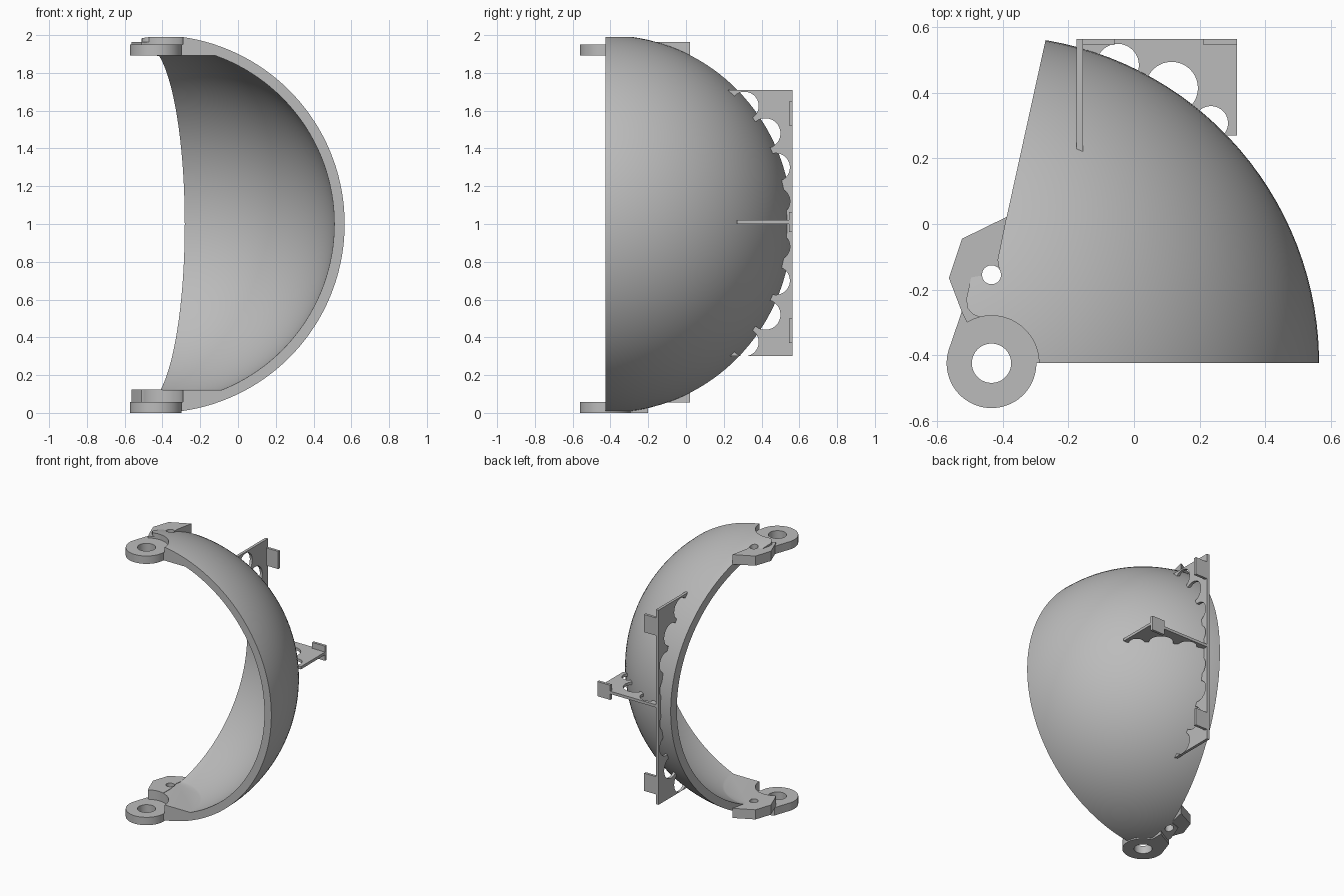
import bpy
import bmesh
from math import cos, sin, pi
from mathutils import Matrix

default = bpy.data.objects.get("Cube")
if default:
    bpy.data.objects.remove(default, do_unlink=True)

CX, CY, CZ = -0.435, -0.425, 1.0   # hinge axis and sphere centre
PIN = (-0.435, -0.155)             # screw hole in the ears

grey = bpy.data.materials.new("plain grey")
grey.use_nodes = True
grey.diffuse_color = (0.5, 0.5, 0.5, 1)
grey.node_tree.nodes["Principled BSDF"].inputs["Base Color"].default_value = (0.5, 0.5, 0.5, 1)


def make(name, bm):
    bmesh.ops.recalc_face_normals(bm, faces=bm.faces)
    mesh = bpy.data.meshes.new(name)
    bm.to_mesh(mesh)
    bm.free()
    mesh.materials.append(grey)
    obj = bpy.data.objects.new(name, mesh)
    bpy.context.collection.objects.link(obj)
    return obj


def prism(name, points, low, high, axis="z"):
    """Extrude an outline: (x, y) along z, or (y, z) along x."""
    bm = bmesh.new()
    place = (lambda a, b: (a, b, low)) if axis == "z" else (lambda a, b: (low, a, b))
    face = bm.faces.new([bm.verts.new(place(a, b)) for a, b in points])
    grown = bmesh.ops.extrude_face_region(bm, geom=[face])["geom"]
    depth = high - low
    bmesh.ops.translate(bm, verts=[v for v in grown if isinstance(v, bmesh.types.BMVert)],
                        vec=(0, 0, depth) if axis == "z" else (depth, 0, 0))
    return make(name, bm)


def disc(name, centre, radius, low, high, axis="z", sides=64):
    ring = [(centre[0] + radius * cos(2 * pi * (i + 0.5) / sides),
             centre[1] + radius * sin(2 * pi * (i + 0.5) / sides)) for i in range(sides)]
    return prism(name, ring, low, high, axis)


def box(name, x, y, z):
    return prism(name, [(x[0], y[0]), (x[1], y[0]), (x[1], y[1]), (x[0], y[1])], *z)


def ball(name, radius):
    bm = bmesh.new()
    turn = Matrix.Translation((CX, CY, CZ)) @ Matrix.Rotation(pi / 128, 4, "Z")
    bmesh.ops.create_uvsphere(bm, u_segments=128, v_segments=72, radius=radius, matrix=turn)
    return make(name, bm)


def combine(target, tool, operation):
    mod = target.modifiers.new("cut", "BOOLEAN")
    mod.operation, mod.solver, mod.object = operation, "EXACT", tool
    bpy.context.view_layer.objects.active = target
    bpy.ops.object.modifier_apply(modifier=mod.name)
    bpy.data.objects.remove(tool, do_unlink=True)


def cut(target, tool):
    combine(target, tool, "DIFFERENCE")


# Shell: a wedge of a hollow ball, with flat floors inside both poles
shell = ball("shell", 1.0)
plan = prism("plan", [(-0.487, CY), (1, CY), (1, 1), (-0.1735, 1)], -0.5, 2.5)
shoulder = [(-0.40, -0.40), (-0.40, -0.05), (-0.415, -0.105), (-0.49, -0.13),
            (-0.512, -0.23), (-0.508, -0.258), (-0.49, -0.277), (-0.47, -0.285)]
combine(plan, prism("shoulder", shoulder, -0.4, 2.4), "UNION")
combine(shell, plan, "INTERSECT")
cavity = ball("cavity", 0.945)
combine(cavity, box("slab", (-3, 3), (-3, 3), (0.122, 1.892)), "INTERSECT")
cut(shell, cavity)

# Hinge rings and ears at both poles, with room for the mating ring above each
ear_outline = [(-0.388, 0.022), (-0.525, -0.045), (-0.565, -0.165), (-0.525, -0.27),
               (-0.51, -0.30), (-0.40, -0.30), (-0.40, -0.20), (-0.415, -0.11)]
neck_outline = [(-0.566, -0.385), (-0.525, -0.265), (-0.40, -0.20), (-0.40, -0.40)]
for side, ring_low, ear_low, room_high in (("lower", 0.0, 0.055, 0.2), ("upper", 1.893, 1.893, 2.2)):
    ring_high = ring_low + 0.057
    ring = disc(side + "_hinge_ring", (CX, CY), 0.137, ring_low, ring_high)
    combine(ring, prism("neck", neck_outline, ring_low, ring_high), "UNION")
    ear = prism(side + "_ear", ear_outline, ear_low, ear_low + 0.07)
    for part in (shell, ear):
        cut(part, disc("clearance", (CX, CY), 0.145, ring_high, room_high))
    for part in (shell, ear, ring):
        cut(part, disc("hinge_hole", (CX, CY), 0.06, ring_low - 0.1, ring_high + 0.15))
        cut(part, disc("screw_hole", PIN, 0.029, ring_low - 0.1, ring_high + 0.15, sides=32))

# Upright mounting fin with scalloped inner edge, mirrored about the middle
fin = prism("upright_fin", [(0.2, 0.3), (0.565, 0.3), (0.565, 1.71), (0.2, 1.71)],
            -0.175, -0.155, "x")
cut(fin, ball("seat", 0.985))
for y, up, r in ((0.31, 0.625, 0.075), (0.42, 0.48, 0.08), (0.475, 0.30, 0.075), (0.475, 0.12, 0.075)):
    for sign in (1, -1):
        cut(fin, disc("scallop", (y, CZ + sign * up), r, -0.3, 0.0, "x", 48))

# Level mounting fin
shelf = prism("level_fin", [(-0.175, 0.4), (0.1, 0.27), (0.315, 0.27), (0.315, 0.565), (-0.175, 0.565)],
              1.0, 1.02)
cut(shelf, ball("seat", 0.985))
for x, y, r in ((-0.05, 0.485, 0.065), (0.115, 0.415, 0.08), (0.235, 0.308, 0.052)):
    cut(shelf, disc("scallop", (x, y), r, 0.8, 1.2, sides=48))

# Fixing tabs on the fins
box("level_tab", (0.212, 0.315), (0.546, 0.565), (0.957, 1.063))
for name, middle in (("upper_tab", 1.585), ("lower_tab", 0.435)):
    box(name, (-0.175, -0.06), (0.546, 0.565), (middle - 0.064, middle + 0.064))

# Smooth the curved surfaces, keep the corners sharp
bpy.ops.object.select_all(action="DESELECT")
for obj in bpy.context.collection.objects:
    if obj.type == "MESH" and grey.name in obj.data.materials:
        obj.select_set(True)
        bpy.context.view_layer.objects.active = obj
bpy.ops.object.shade_smooth_by_angle(angle=0.5)
